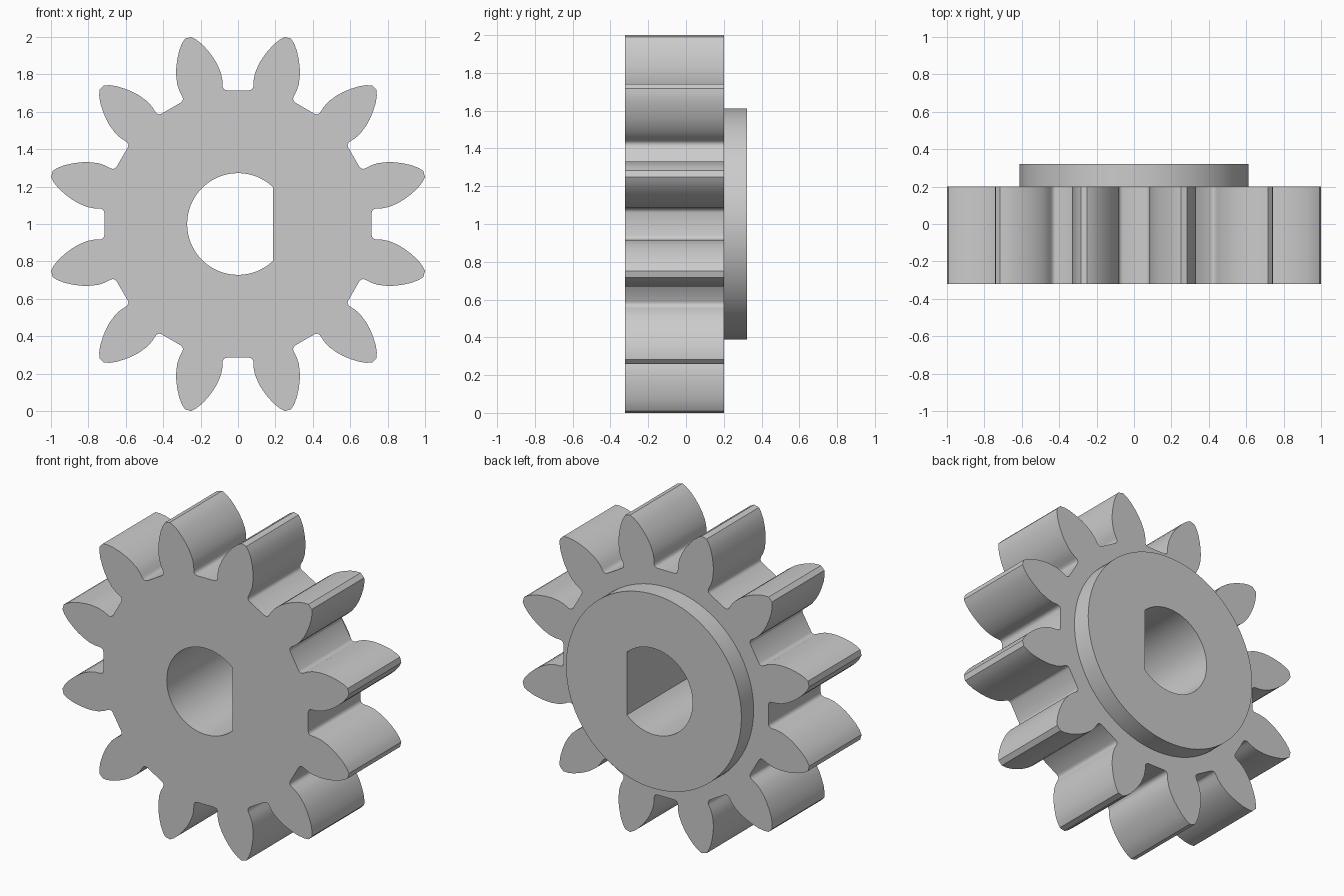
import bpy, bmesh
from math import sin, cos, acos, pi, radians

cube = bpy.data.objects.get("Cube")
if cube:
    bpy.data.objects.remove(cube, do_unlink=True)

TEETH = 12
FRONT, SHOULDER, BACK = -0.322, 0.2, 0.322
HUB_R, BORE_R, BORE_FLAT = 0.612, 0.272, 0.187

# Half of one tooth gap, from the root floor out to the tooth tip (x, z)
HALF_GAP = [(0.06, 0.715), (0.073, 0.719), (0.081, 0.729), (0.083, 0.745),
            (0.084, 0.772), (0.092, 0.81), (0.113, 0.858), (0.134, 0.892),
            (0.16, 0.926), (0.192, 0.961), (0.222, 0.985), (0.25, 1.0)]


def gear_outline():
    gap = [(-x, z) for x, z in reversed(HALF_GAP)] + HALF_GAP
    points = []
    for i in range(TEETH):
        a = 2 * pi * i / TEETH
        points += [(x * cos(a) + z * sin(a), z * cos(a) - x * sin(a)) for x, z in gap]
    return points


def arc(radius, start, end, steps):
    return [(radius * cos(start + (end - start) * i / steps),
             radius * sin(start + (end - start) * i / steps)) for i in range(steps + 1)]


bm = bmesh.new()


def ring(points, y):
    return [bm.verts.new((x, y, z + 1)) for x, z in points]


def pairs(loop):
    return zip(loop, loop[1:] + loop[:1])


def wall(near, far):
    for (a, b), (c, d) in zip(pairs(near), pairs(far)):
        bm.faces.new((a, b, d, c))


def cap(outer, inner):
    edges = []
    for loop in (outer, inner):
        for a, b in pairs(loop):
            edges.append(bm.edges.get((a, b)) or bm.edges.new((a, b)))
    bmesh.ops.triangle_fill(bm, edges=edges, use_beauty=True, use_dissolve=False)


# Profiles: toothed rim, round hub and D-shaped bore
teeth = gear_outline()
hub = arc(HUB_R, 0, 2 * pi, 96)[:-1]
half = acos(BORE_FLAT / BORE_R)
bore = arc(BORE_R, half, 2 * pi - half, 48)

teeth_front, teeth_back = ring(teeth, FRONT), ring(teeth, SHOULDER)
hub_base, hub_back = ring(hub, SHOULDER), ring(hub, BACK)
bore_front, bore_back = ring(bore, FRONT), ring(bore, BACK)

# Side walls, then the front face, shoulder and hub face
wall(teeth_front, teeth_back)
wall(hub_base, hub_back)
wall(bore_front, bore_back)
cap(teeth_front, bore_front)
cap(teeth_back, hub_base)
cap(hub_back, bore_back)
bmesh.ops.recalc_face_normals(bm, faces=bm.faces)

mesh = bpy.data.meshes.new("pinion_gear")
bm.to_mesh(mesh)
bm.free()
gear = bpy.data.objects.new("pinion_gear", mesh)
bpy.context.collection.objects.link(gear)

# Plain grey metal
grey = bpy.data.materials.new("grey")
grey.use_nodes = True
colour = (0.6, 0.6, 0.6, 1)
grey.diffuse_color = colour
grey.node_tree.nodes["Principled BSDF"].inputs["Base Color"].default_value = colour
mesh.materials.append(grey)

bpy.ops.object.select_all(action="DESELECT")
gear.select_set(True)
bpy.context.view_layer.objects.active = gear
bpy.ops.object.shade_smooth_by_angle(angle=radians(40))
